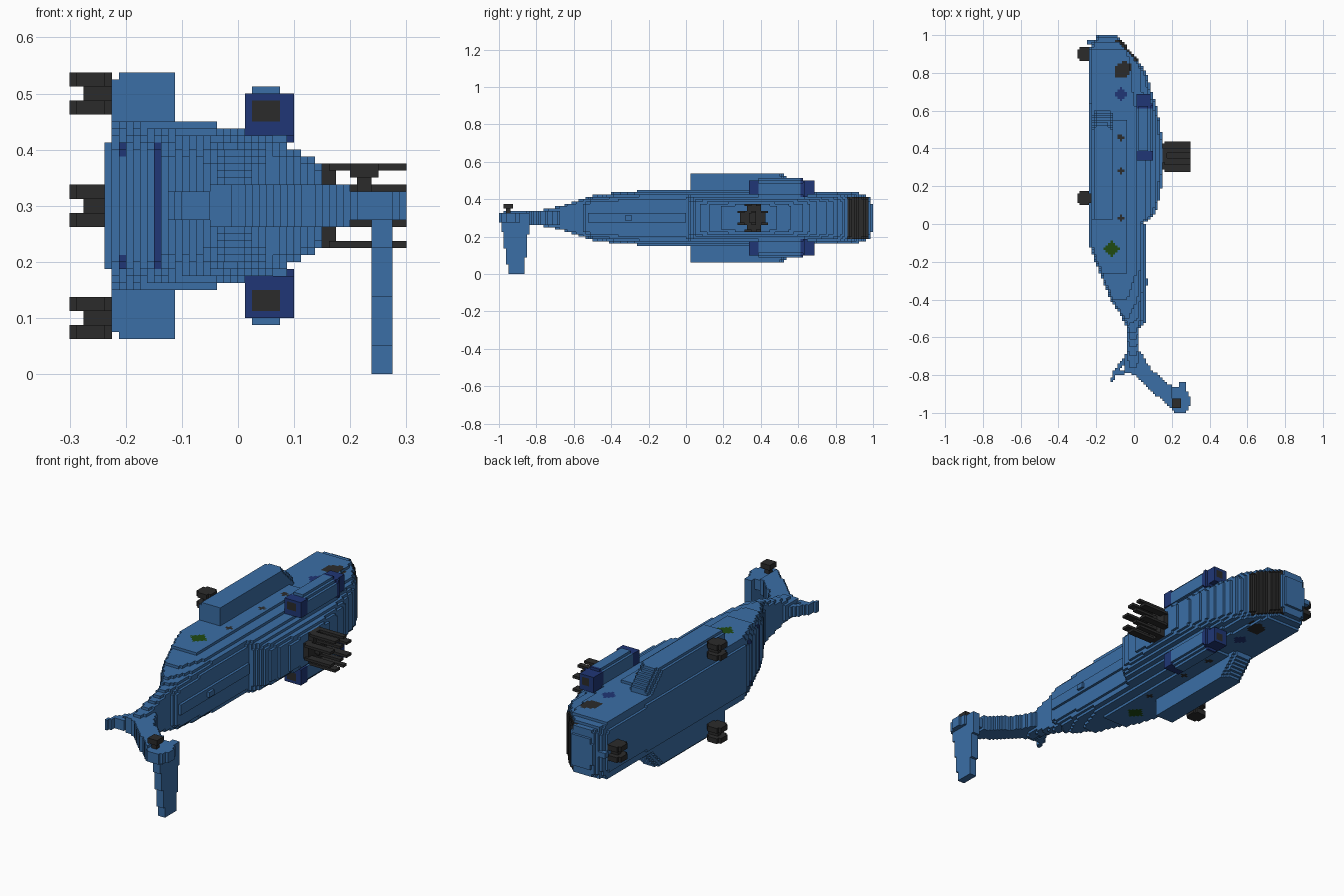
import bpy, bmesh, math

cube = bpy.data.objects.get("Cube")
if cube:
    bpy.data.objects.remove(cube, do_unlink=True)

V = 0.0125          # block size
ZC = 0.3            # symmetry plane of the aircraft


def material(name, rgb):
    m = bpy.data.materials.new(name)
    m.use_nodes = True
    m.diffuse_color = (*rgb, 1)
    bsdf = next(n for n in m.node_tree.nodes if n.type == 'BSDF_PRINCIPLED')
    bsdf.inputs["Base Color"].default_value = (*rgb, 1)
    return m


MATS = [material("hull_blue", (0.043, 0.156, 0.38)),
        material("navy", (0.014, 0.037, 0.18)),
        material("charcoal", (0.024, 0.024, 0.024)),
        material("badge_green", (0.014, 0.07, 0.006))]
BLUE, NAVY, DARK, GREEN = range(4)

# Six face directions with their block corners
FACES = [((1, 0, 0), [(1, 0, 0), (1, 1, 0), (1, 1, 1), (1, 0, 1)]),
         ((-1, 0, 0), [(0, 0, 0), (0, 0, 1), (0, 1, 1), (0, 1, 0)]),
         ((0, 1, 0), [(0, 1, 0), (0, 1, 1), (1, 1, 1), (1, 1, 0)]),
         ((0, -1, 0), [(0, 0, 0), (1, 0, 0), (1, 0, 1), (0, 0, 1)]),
         ((0, 0, 1), [(0, 0, 1), (1, 0, 1), (1, 1, 1), (0, 1, 1)]),
         ((0, 0, -1), [(0, 0, 0), (0, 1, 0), (1, 1, 0), (1, 0, 0)])]


def blocks(name, lo, hi, inside, paint):
    """Fill a shape with blocks and keep only its outer faces."""
    r = [range(round(a / V), round(b / V)) for a, b in zip(lo, hi)]
    cells = {(i, j, k) for i in r[0] for j in r[1] for k in r[2]
             if inside((i + .5) * V, (j + .5) * V, (k + .5) * V)}
    bm, verts = bmesh.new(), {}
    for i, j, k in cells:
        for n, corners in FACES:
            if (i + n[0], j + n[1], k + n[2]) in cells:
                continue
            ring = []
            for c in corners:
                p = (i + c[0], j + c[1], k + c[2])
                if p not in verts:
                    verts[p] = bm.verts.new([q * V for q in p])
                ring.append(verts[p])
            f = bm.faces.new(ring)
            f.material_index = paint if isinstance(paint, int) else paint(
                (i + .5) * V, (j + .5) * V, (k + .5) * V, n)
    me = bpy.data.meshes.new(name)
    bm.to_mesh(me)
    bm.free()
    for m in MATS:
        me.materials.append(m)
    ob = bpy.data.objects.new(name, me)
    bpy.context.collection.objects.link(ob)
    return ob


def box(name, lo, hi, colour):
    return blocks(name, lo, hi, lambda x, y, z: True, colour)


def curve(points, t):
    """Straight-line interpolation through rising (t, value) points."""
    if t <= points[0][0]:
        return points[0][1]
    for (a, u), (b, v) in zip(points, points[1:]):
        if t <= b:
            return u + (v - u) * (t - a) / (b - a)
    return points[-1][1]


def in_poly(poly, x, y):
    hit = False
    for (ax, ay), (bx, by) in zip(poly, poly[1:] + poly[:1]):
        if (ay > y) != (by > y) and x < ax + (bx - ax) * (y - ay) / (by - ay):
            hit = not hit
    return hit


# Fuselage: belly line, roof line, half width along the length, section shape
BELLY = [(-.78, -.04), (-.55, -.04), (-.5, -.06), (-.4, -.125), (-.3, -.165),
         (-.2, -.205), (-.12, -.235), (.93, -.235), (.97, -.215), (1, -.19)]
ROOF = [(-.78, .03), (-.55, .03), (-.54, .045), (0, .045), (.05, .11), (.15, .14),
        (.3, .155), (.43, .155), (.6, .125), (.7, .095), (.8, .065), (.87, .02),
        (.94, -.04), (1, -.09)]
WIDTH = [(-.78, .04), (-.7, .055), (-.6, .085), (-.5, .12), (-.4, .132), (-.25, .145),
         (.5, .145), (.8, .137), (.92, .132), (.96, .12), (.985, .105), (1, .06)]
SECTION = [(-.04, 1), (.05, .84), (.1, .7), (.16, .48)]


def in_hull(x, y, z):
    lo, hi = curve(BELLY, y), curve(ROOF, y)
    if not lo < x < hi:
        return False
    w = curve(WIDTH, y) * (curve(SECTION, x) if y > -.55 else 1)
    round_off = max(0, .0125 - (x - lo)) * 4 + max(0, .02 - (hi - x)) * 1.2
    return abs(z - ZC) < w - round_off * min(1, w / .12)


def paint_hull(x, y, z, n):
    d = abs(z - ZC)
    if .86 < y < .975 and curve(ROOF, y) - x < .03 and d < .115:
        return DARK                                            # windscreen
    if n[2]:
        if .78 < y < .86 and -.1 < x < .0 and y - .78 < .085 - abs(x + .05) * .6 \
                and x < .0 - (.86 - y) * .4 and d > .08:
            return DARK                                        # cockpit side window
        if abs(x + .07) + abs(y - .69) < .036:
            return NAVY                                        # door window
        if any(abs(x + .07) + abs(y - c) < .022 for c in (.46, .28, .03)):
            return DARK                                        # portholes
        if abs(x + .12) + abs(y + .135) < .045 and d > .1:
            return GREEN                                       # badge
    if n[1] < 0 or n[0] < 0:
        if y < -.1 and -.15 < x < -.137 and d < .107:
            return NAVY                                        # ramp seam
        if y < -.1 and -.212 < x < -.2 and .087 < d < .11:
            return NAVY
    return BLUE


blocks("fuselage", (-.25, -.775, .1), (.175, 1, .5), in_hull, paint_hull)
box("spine_ridge", (.0375, -.525, .275), (.0575, 0, .325), BLUE)
box("roof_beacon", (.0375, -.325, .2875), (.075, -.2875, .3125), BLUE)
box("nose_sensor", (-.25, .95, .2875), (-.2, .975, .3125), BLUE)

# Tail pylon, stabiliser, skid and tail rotor hub
PYLON = [(-.045, -.69), (.03, -.67), (.09, -.77), (.2, -.86), (.27, -.87), (.3, -.92),
         (.3, -.955), (.265, -1.01), (.22, -1.0), (.1, -.89), (.0, -.8), (-.045, -.785)]
blocks("tail_pylon", (-.05, -1, .2625), (.3, -.65, .3375),
       lambda x, y, z: in_poly(PYLON, x, y) and abs(z - ZC) < (.037 if x < .2 else .03), BLUE)
STAB = [(-.995, .325), (-.95, .0), (-.865, .0), (-.84, .25), (-.835, .325)]
blocks("stabiliser", (.2375, -1, 0), (.275, -.825, .325),
       lambda x, y, z: in_poly(STAB, y, z), BLUE)
SKID = [(-.03, -.7), (-.06, -.72), (-.105, -.77), (-.125, -.84), (-.11, -.84),
        (-.095, -.805), (-.03, -.79), (-.03, -.77), (-.085, -.78), (-.03, -.72)]
blocks("tail_skid", (-.125, -.85, .275), (-.025, -.7, .325),
       lambda x, y, z: in_poly(SKID, x, y), BLUE)
box("tail_rotor_stem", (.2125, -.9625, .325), (.2375, -.9375, .35), DARK)
box("tail_rotor_hub", (.2, -.975, .35), (.25, -.925, .375), DARK)

# Main rotor head: cross plate with folded blade roots
HY = .3575
blocks("rotor_plate", (.15, .275, .225), (.175, .4375, .375),
       lambda x, y, z: min(abs(y - HY), abs(z - ZC)) < .037
       and max(abs(y - HY), abs(z - ZC)) < .07, DARK)
box("rotor_mast", (.15, .3375, .275), (.2, .375, .325), DARK)
for row, (d, offsets) in enumerate(((.0625, (-.025, .025)), (.025, (-.0625, 0, .0625)))):
    for s in (1, -1):
        for i, o in enumerate(offsets):
            zc, yc = ZC + s * d + s * .00625, .3625 + o
            box(f"blade_root_{row}_{i}_{'upper' if s > 0 else 'lower'}",
                (.1625, yc - .0125 - .00625, zc - .00625),
                (.3, yc + .0125 + .00625, zc + .00625), DARK)


# Sponsons, engines and main wheels, one on each side
def in_sponson(x, y, d):
    front = .63 - max(0, d - .13) * 1.05 - max(0, abs(x + .165) - .03) * 1.5
    return y < front and not (d > .225 and x < -.2125)


def in_engine(x, y, d):
    a, b = abs(x - .052), abs(d - .16)
    if y < .385:
        return a < .045 and b < .04
    if y > .62:
        return a < .045 - (y - .62) * .15 and b < .045 - (y - .62) * .15
    return a < .045 and b < .05 and a + b < .075


def paint_engine(x, y, z, n):
    d = abs(z - ZC)
    if y < .385:
        core = abs(x - .055) < .026 and abs(d - .17) < .016
        return DARK if n[1] and core else NAVY
    if y > .61:
        return DARK if n[1] and abs(x - .055) < .02 and abs(d - .165) < .02 else NAVY
    return BLUE


def wheels(name, y, z):
    for s in (-1, 1):
        zw = z + s * .025
        blocks(f"{name}_tyre_{'upper' if s > 0 else 'lower'}",
               (-.3, y - .05, zw - .0125), (-.2125, y + .05, zw + .0125),
               lambda px, py, pz: math.hypot(px + .2615, py - y) < .041, DARK)
    box(name + "_strut", (-.275, y - .0125, z - .0125), (-.2, y + .0125, z + .0125), DARK)


for side, s in (("upper", 1), ("lower", -1)):
    zlo, zhi = (ZC, .55) if s > 0 else (.05, ZC)
    blocks(side + "_sponson", (-.225, .025, zlo), (-.1125, .6, zhi),
           lambda x, y, z: .11 < abs(z - ZC) < .24 and in_sponson(x, y, abs(z - ZC)), BLUE)
    blocks(side + "_engine", (0, .3375, zlo), (.1, .6875, zhi),
           lambda x, y, z: abs(z - ZC) > .1 and in_engine(x, y, abs(z - ZC)), paint_engine)
    box(side + "_engine_mount", (.0, .4, ZC + s * .1125 - .025),
        (.075, .625, ZC + s * .1125 + .025), BLUE)
    wheels(side + "_main_wheel", .1375, ZC + s * .2)
wheels("nose_wheel", .9, ZC)
